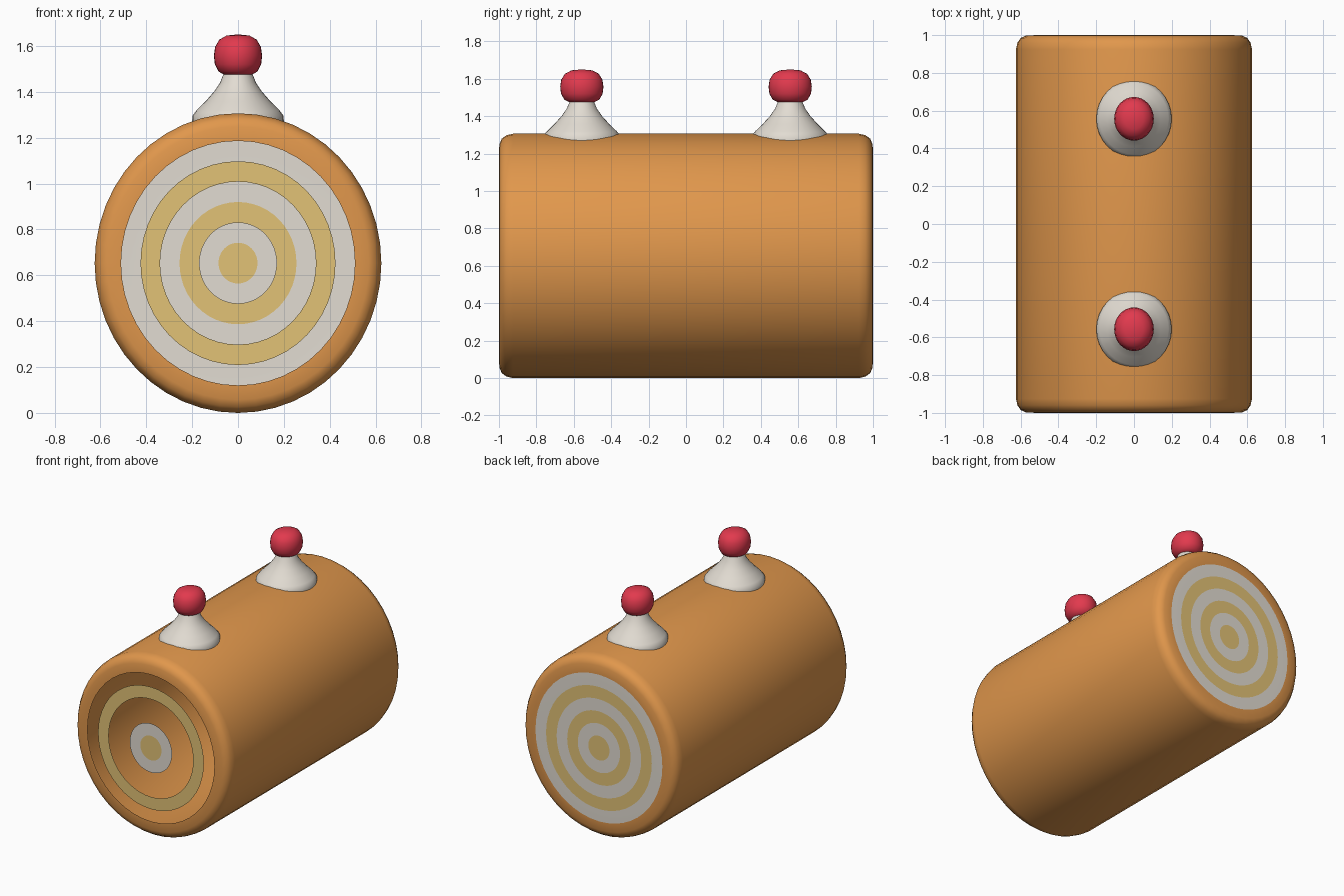
import bpy, bmesh, math

cube = bpy.data.objects.get("Cube")
if cube:
    bpy.data.objects.remove(cube, do_unlink=True)


def material(name, rgb):
    m = bpy.data.materials.new(name)
    m.use_nodes = True
    m.diffuse_color = (*rgb, 1)
    m.node_tree.nodes["Principled BSDF"].inputs["Base Color"].default_value = (*rgb, 1)
    return m


ORANGE = material("orange glaze", (0.75, 0.31, 0.072))
CREAM = material("cream white", (0.76, 0.715, 0.645))
YELLOW = material("sponge yellow", (0.76, 0.54, 0.18))
RED = material("cherry red", (0.76, 0.042, 0.076))


def lathe(name, profile, mats, band_mats=None, removed=(), along_y=False,
          scale=(1, 1, 1), location=(0, 0, 0), segments=48):
    """Spin (radius, height) points; each band between points can have its own colour or be left open."""
    bm = bmesh.new()
    rings = []
    for r, h in profile:
        count = segments if r > 0 else 1
        ring = []
        for i in range(count):
            a = 2 * math.pi * i / segments
            u, v = r * math.cos(a), r * math.sin(a)
            p = (u, h, v) if along_y else (u, v, h)
            ring.append(bm.verts.new([c * s + o for c, s, o in zip(p, scale, location)]))
        rings.append(ring)
    open_faces = []
    for band, (a, b) in enumerate(zip(rings, rings[1:])):
        for i in range(segments):
            j = (i + 1) % segments
            corners = [a[i % len(a)], a[j % len(a)], b[j % len(b)], b[i % len(b)]]
            face = bm.faces.new(list(dict.fromkeys(corners)))
            face.material_index = band_mats[band] if band_mats else 0
            if band in removed:
                open_faces.append(face)
    bmesh.ops.recalc_face_normals(bm, faces=bm.faces)
    if open_faces:
        bmesh.ops.delete(bm, geom=open_faces, context='FACES')
    mesh = bpy.data.meshes.new(name)
    bm.to_mesh(mesh)
    bm.free()
    for m in mats:
        mesh.materials.append(m)
    obj = bpy.data.objects.new(name, mesh)
    bpy.context.collection.objects.link(obj)
    bpy.ops.object.select_all(action='DESELECT')
    obj.select_set(True)
    bpy.context.view_layer.objects.active = obj
    bpy.ops.object.shade_smooth_by_angle(angle=math.radians(50))
    return obj


# Cake roll: hollow glazed shell with striped ends; some front stripes are open
step = 0.085
stripes = [(step * k, 1) for k in range(7)]                # centre to glaze edge
rim = [(0.57, 0.998), (0.6, 0.985), (0.617, 0.96), (0.625, 0.925)]
half = stripes + rim
profile = [(r, -h) for r, h in half] + half[::-1]
colours = [2, 1, 2, 1, 2, 1] + [0] * len(rim)
lathe("cake_roll", profile, [ORANGE, CREAM, YELLOW],
      band_mats=colours + [0] + colours[::-1], removed=(2, 3, 5),
      along_y=True, scale=(1, 1, 1.045), location=(0, 0, 0.653), segments=48)

# Cream dollops with a cherry on each
dollop = [(0, 1.22), (0.19, 1.22), (0.2, 1.26), (0.199, 1.295), (0.182, 1.318), (0.142, 1.358),
          (0.105, 1.4), (0.078, 1.44), (0.06, 1.485), (0, 1.485)]
cherry = [(0, 1.47), (0.055, 1.472), (0.085, 1.488), (0.101, 1.52), (0.105, 1.557),
          (0.1, 1.595), (0.082, 1.627), (0.05, 1.645), (0, 1.65)]
for end, y in (("front", -0.557), ("back", 0.557)):
    lathe(end + "_cream_dollop", dollop, [CREAM], scale=(1, 1.035, 1),
          location=(0, y, 0), segments=32)
    lathe(end + "_cherry", cherry, [RED], scale=(1, 1.1, 1),
          location=(0, y, 0), segments=32)
